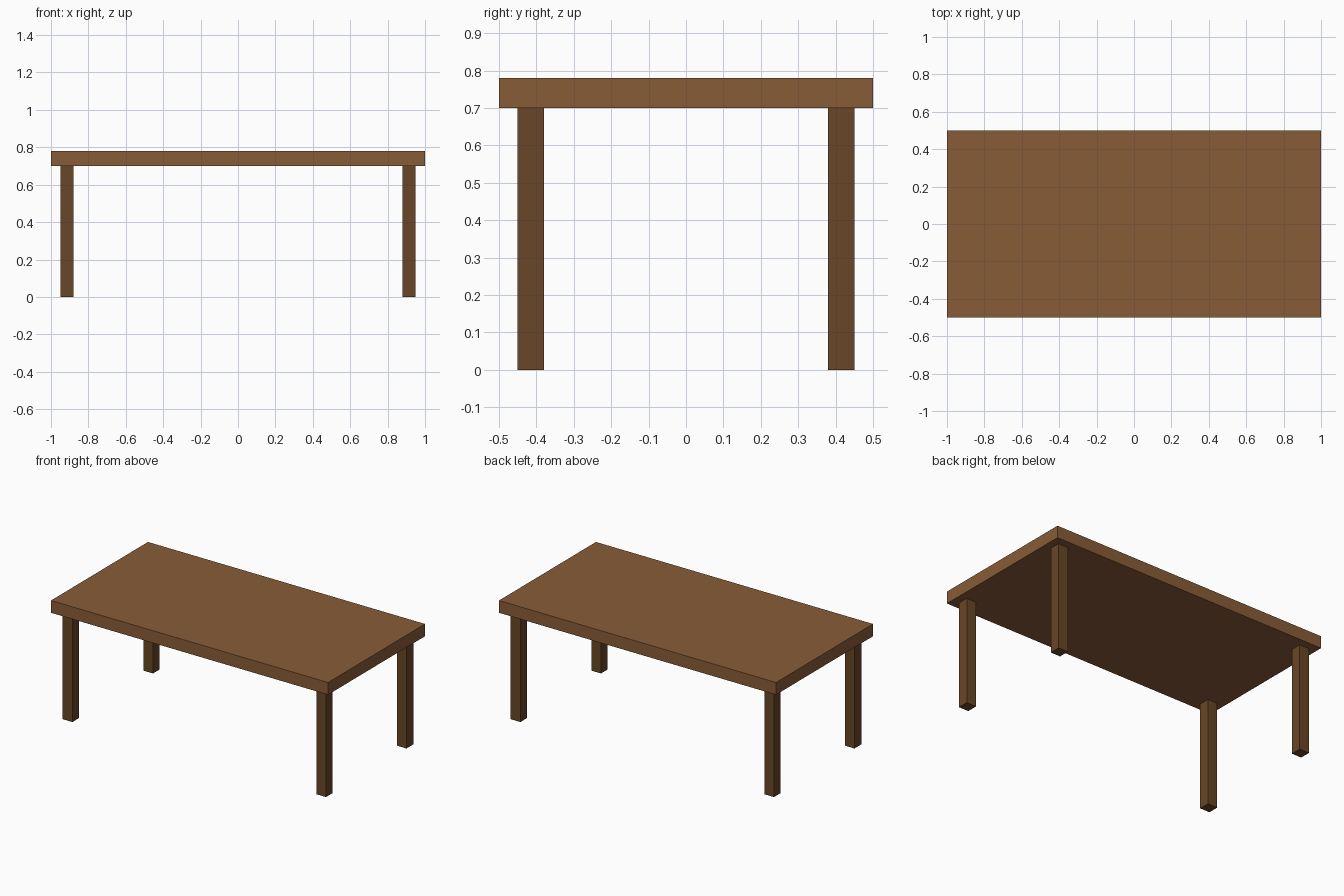
import bpy

if "Cube" in bpy.data.objects:
    bpy.data.objects.remove(bpy.data.objects["Cube"])


def material(name, color):
    mat = bpy.data.materials.new(name)
    mat.diffuse_color = color
    mat.use_nodes = True
    mat.node_tree.nodes["Principled BSDF"].inputs["Base Color"].default_value = mat.diffuse_color
    return mat


def box(name, low, high, mat):
    center = [(a + b) / 2 for a, b in zip(low, high)]
    bpy.ops.mesh.primitive_cube_add(size=1, location=center)
    obj = bpy.context.object
    obj.name = name
    obj.scale = [b - a for a, b in zip(low, high)]
    bpy.ops.object.transform_apply(location=False, rotation=False, scale=True)
    obj.data.materials.append(mat)
    return obj


top_wood = material("top_wood", (0.25, 0.107, 0.039, 1))
leg_wood = material("leg_wood", (0.14, 0.061, 0.02, 1))

# Table top
box("table_top", (-1, -0.5, 0.70), (1, 0.5, 0.78), top_wood)

# Four square legs, inset 0.05 from the edges
HALF = 0.035
for x, side in ((-0.915, "left"), (0.915, "right")):
    for y, end in ((-0.415, "front"), (0.415, "back")):
        box(f"{end}_{side}_leg", (x - HALF, y - HALF, 0), (x + HALF, y + HALF, 0.70), leg_wood)
